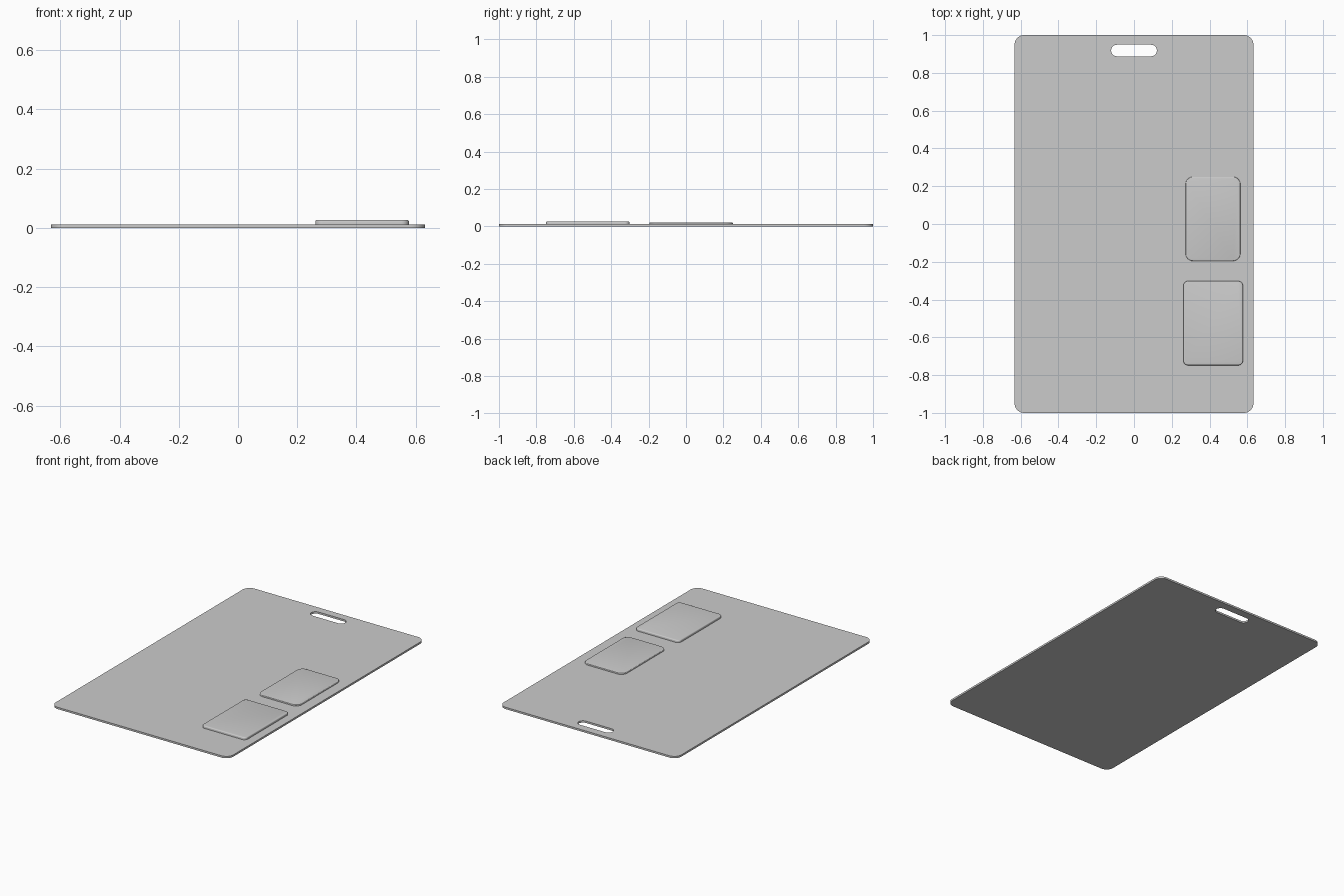
import bpy, bmesh
from math import sin, cos, pi, radians

if "Cube" in bpy.data.objects:
    bpy.data.objects.remove(bpy.data.objects["Cube"])


def rounded_rect(x0, x1, y0, y1, r, n=10):
    pts = []
    corners = [(x1 - r, y1 - r), (x0 + r, y1 - r), (x0 + r, y0 + r), (x1 - r, y0 + r)]
    for q, (cx, cy) in enumerate(corners):
        for i in range(n + 1):
            a = (q + i / n) * pi / 2
            pts.append((cx + r * cos(a), cy + r * sin(a)))
    return pts


def plate(name, outlines, z0, z1, bevel=0.0):
    """Fill the outlines (first outer, others holes), extrude, optionally round the top rim."""
    bm = bmesh.new()
    for pts in outlines:
        vs = [bm.verts.new((x, y, z0)) for x, y in pts]
        for a, b in zip(vs, vs[1:] + vs[:1]):
            bm.edges.new((a, b))
    bmesh.ops.remove_doubles(bm, verts=bm.verts[:], dist=1e-5)
    bmesh.ops.triangle_fill(bm, edges=bm.edges[:], use_beauty=True)
    res = bmesh.ops.extrude_face_region(bm, geom=bm.faces[:], use_keep_orig=True)
    for v in [g for g in res["geom"] if isinstance(g, bmesh.types.BMVert)]:
        v.co.z = z1
    bmesh.ops.recalc_face_normals(bm, faces=bm.faces[:])
    if bevel:
        bmesh.ops.dissolve_limit(bm, angle_limit=radians(1), verts=bm.verts[:], edges=bm.edges[:])
        rim = [e for e in bm.edges if all(abs(v.co.z - z1) < 1e-6 for v in e.verts)]
        bmesh.ops.bevel(bm, geom=rim, offset=bevel, segments=3, profile=0.5, affect='EDGES')
    me = bpy.data.meshes.new(name)
    bm.to_mesh(me)
    bm.free()
    ob = bpy.data.objects.new(name, me)
    bpy.context.collection.objects.link(ob)
    bpy.ops.object.select_all(action='DESELECT')
    ob.select_set(True)
    bpy.context.view_layer.objects.active = ob
    bpy.ops.object.shade_smooth_by_angle(angle=radians(35))
    return ob


T = 0.012

# Card with lanyard slot
plate("card", [rounded_rect(-0.632, 0.632, -1, 1, 0.05),
               rounded_rect(-0.121, 0.121, 0.888, 0.949, 0.0305)], 0, T)

# Raised pads on the card face
plate("upper_pad", [rounded_rect(0.273, 0.563, -0.196, 0.25, 0.04)], T, 0.021, 0.004)
plate("lower_pad", [rounded_rect(0.261, 0.577, -0.748, -0.302, 0.025)], T, 0.027, 0.006)
